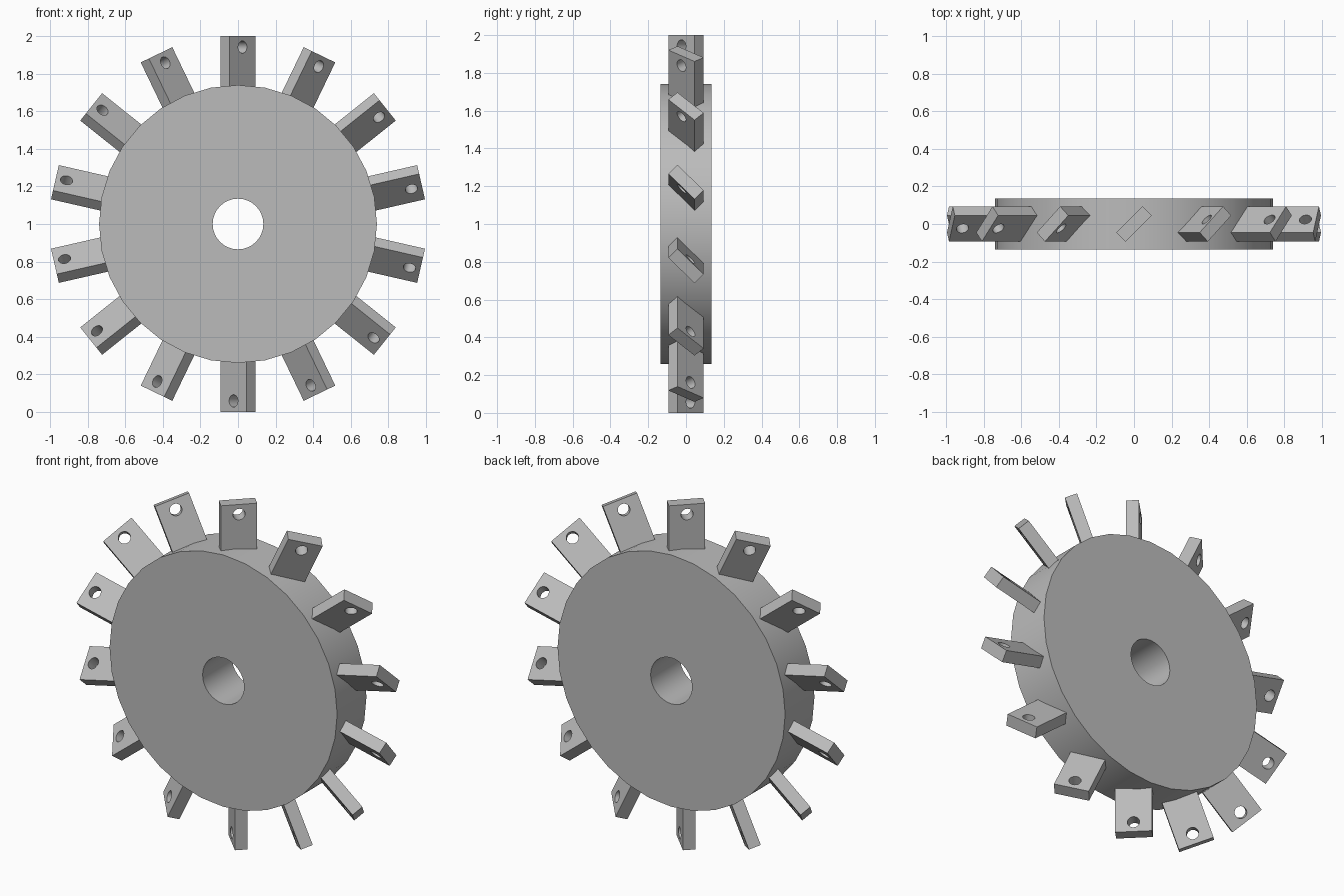
import bpy, bmesh, math
from mathutils import Matrix, Vector

cube = bpy.data.objects.get("Cube")
if cube:
    bpy.data.objects.remove(cube, do_unlink=True)

# Single plain grey
grey = bpy.data.materials.new("plain_grey")
grey.use_nodes = True
colour = (0.5, 0.5, 0.5, 1)
grey.diffuse_color = colour
grey.node_tree.nodes["Principled BSDF"].inputs["Base Color"].default_value = colour

AXLE = Vector((0, 0, 1))
BLADES = 14


def circle(radius, sides, z=0):
    steps = [math.tau * i / sides for i in range(sides)]
    return [(radius * math.cos(a), z + radius * math.sin(a)) for a in steps]


def pierced_plate(name, outline, hole, thickness):
    """Plate in the XZ plane with a hole, centred on y = 0."""
    bm = bmesh.new()
    for loop in (outline, hole):
        verts = [bm.verts.new((x, -thickness / 2, z)) for x, z in loop]
        for a, b in zip(verts, verts[1:] + verts[:1]):
            bm.edges.new((a, b))
    bmesh.ops.triangle_fill(bm, edges=bm.edges[:], use_beauty=True)
    extruded = bmesh.ops.extrude_face_region(bm, geom=bm.faces[:], use_keep_orig=True)
    moved = [v for v in extruded["geom"] if isinstance(v, bmesh.types.BMVert)]
    bmesh.ops.translate(bm, verts=moved, vec=(0, thickness, 0))
    bmesh.ops.recalc_face_normals(bm, faces=bm.faces[:])
    mesh = bpy.data.meshes.new(name)
    bm.to_mesh(mesh)
    bm.free()
    mesh.materials.append(grey)
    return mesh


def place(name, mesh, matrix):
    obj = bpy.data.objects.new(name, mesh)
    bpy.context.collection.objects.link(obj)
    obj.matrix_world = matrix
    return obj


def smooth(obj):
    bpy.ops.object.select_all(action="DESELECT")
    obj.select_set(True)
    bpy.context.view_layer.objects.active = obj
    bpy.ops.object.shade_smooth_by_angle(angle=math.radians(30))


# Thick hub disc with an axle bore
hub_mesh = pierced_plate("hub", circle(0.74, 32), circle(0.135, 32), 0.272)
smooth(place("hub", hub_mesh, Matrix.Translation(AXLE)))

# Drilled blade, shared by all positions and rooted inside the hub
half, root, tip = 0.098, 0.69, 1.0
outline = [(-half, root), (half, root), (half, tip), (-half, tip)]
blade_mesh = pierced_plate("blade", outline, circle(0.033, 24, 0.942), 0.068)

# Ring of blades, each pitched 45 degrees
pitch = Matrix.Rotation(math.radians(45), 4, "Z")
for i in range(BLADES):
    spin = Matrix.Rotation(math.tau * i / BLADES, 4, "Y")
    blade = place(f"blade_{i + 1}", blade_mesh, Matrix.Translation(AXLE) @ spin @ pitch)
    if i == 0:
        smooth(blade)
